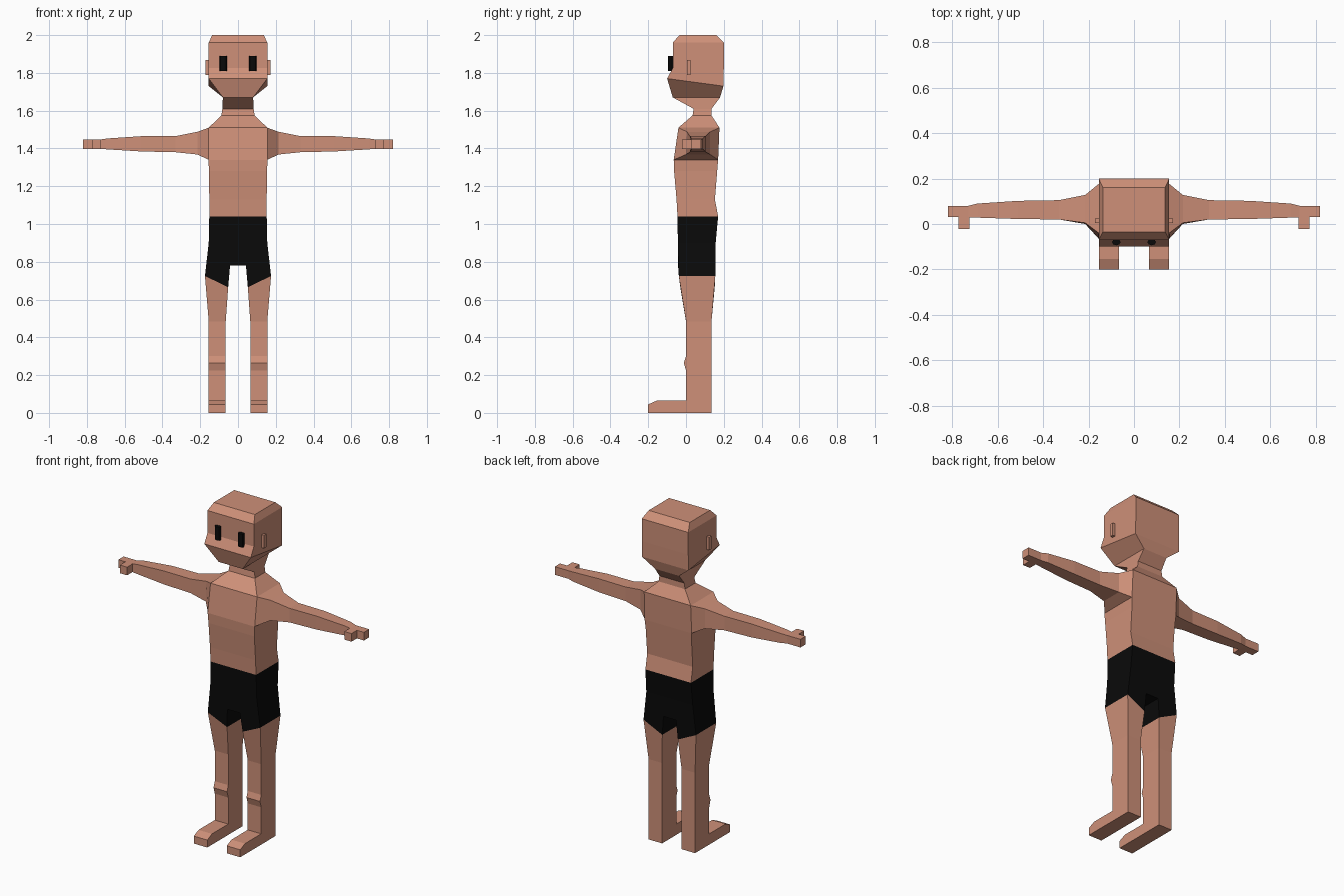
import bpy, bmesh, math

if "Cube" in bpy.data.objects:
    bpy.data.objects.remove(bpy.data.objects["Cube"])


def material(name, rgb):
    m = bpy.data.materials.new(name)
    m.diffuse_color = (*rgb, 1)
    m.use_nodes = True
    m.node_tree.nodes["Principled BSDF"].inputs["Base Color"].default_value = m.diffuse_color
    return m


SKIN = material("skin", (0.62, 0.28, 0.19))
BLACK = material("black", (0.003, 0.003, 0.003))


def finish(name, bm, mat, mirror):
    bmesh.ops.recalc_face_normals(bm, faces=bm.faces)
    me = bpy.data.meshes.new(name)
    bm.to_mesh(me)
    bm.free()
    me.materials.append(mat)
    ob = bpy.data.objects.new(name, me)
    bpy.context.collection.objects.link(ob)
    if mirror:
        ob.modifiers.new("mirror", 'MIRROR').use_clip = False
    return ob


def loft(name, rings, mat, mirror=False, start=False, end=False, skip=None):
    """Each ring is two spans (x, z, y_front, y_back[, z_back])."""
    bm = bmesh.new()
    loops = []
    for a, b in rings:
        pts = [(a[0], a[2], a[1]), (b[0], b[2], b[1]),
               (b[0], b[3], b[-1] if len(b) > 4 else b[1]),
               (a[0], a[3], a[-1] if len(a) > 4 else a[1])]
        loops.append([bm.verts.new(p) for p in pts])
    for lo, hi in zip(loops, loops[1:]):
        for i in range(4):
            j = (i + 1) % 4
            bm.faces.new((lo[i], lo[j], hi[j], hi[i]))
    if start:
        bm.faces.new(loops[0])
    if end:
        bm.faces.new(loops[-1])
    if skip:
        bmesh.ops.delete(bm, geom=[f for f in bm.faces if skip(f.calc_center_median())],
                         context='FACES_ONLY')
    return finish(name, bm, mat, mirror)


def level(z, hw, y0, y1, zb=None):
    """Horizontal ring, symmetric in x."""
    zb = z if zb is None else zb
    return ((-hw, z, y0, y1, zb), (hw, z, y0, y1, zb))


def box(name, x, y, z, mat):
    return loft(name, [((x[0], h, *y), (x[1], h, *y)) for h in z], mat, True, True, True)


# Torso and neck, open where the arms attach
loft("torso", [level(1.04, .152, -.045, .17), level(1.13, .152, -.05, .153),
               level(1.28, .153, -.063, .165), level(1.34, .157, -.065, .17),
               level(1.51, .155, -.04, .177), level(1.575, .088, .035, .135),
               level(1.61, .083, .04, .135), level(1.67, .08, -.07, .18)], SKIN,
     skip=lambda c: abs(c.x) > .1 and 1.36 < c.z < 1.5)

# Head with sloping jaw line and chamfered crown
loft("head", [level(1.67, .08, -.07, .18), level(1.77, .155, -.1, .198, 1.73),
              level(1.825, .155, -.07, .2), level(1.96, .155, -.07, .2),
              level(2.0, .137, -.035, .16)], SKIN, end=True)
box("ear", (.15, .172), (.004, .024), (1.79, 1.868), SKIN)

# Eyes: flattened eight-sided upright posts
bm = bmesh.new()
bmesh.ops.create_cone(bm, cap_ends=True, segments=8, radius1=1, radius2=1, depth=1)
for v in bm.verts:
    v.co = (.078 + .019 * v.co.x, -.08 + .014 * v.co.y, 1.85 + .08 * v.co.z)
finish("eye", bm, BLACK, True)

# Arm, hand and thumb
loft("arm", [((.155, 1.34, -.065, .17), (.155, 1.51, -.04, .177)),
             ((.215, 1.368, 0, .128), (.215, 1.488, .005, .128)),
             ((.33, 1.38, .02, .105), (.33, 1.465, .02, .105)),
             ((.51, 1.384, .022, .102), (.51, 1.465, .022, .102)),
             ((.69, 1.395, .028, .09), (.69, 1.453, .028, .09)),
             ((.73, 1.398, .03, .08), (.73, 1.447, .03, .08)),
             ((.82, 1.398, .03, .08), (.82, 1.447, .03, .08))], SKIN, True, end=True)
box("thumb", (.725, .773), (-.022, .03), (1.398, 1.447), SKIN)

# Shorts: waist, crotch wedge and slanted leg openings
loft("shorts_waist", [level(1.04, .152, -.045, .17), level(.9, .155, -.043, .157)], BLACK)
loft("shorts_crotch", [level(.9, .155, -.043, .157), level(.78, .042, -.042, .155)], BLACK,
     end=True, skip=lambda c: abs(c.x) > .05)
loft("shorts_leg", [((.042, .78, -.042, .155), (.155, .9, -.043, .157)),
                    ((.052, .665, -.03, .152), (.175, .725, -.038, .155))], BLACK, True)


# Legs with a small shin ridge
def leg_ring(z, y0=0):
    return ((.065, z, y0, .135), (.155, z, y0, .135))


loft("leg", [leg_ring(0), leg_ring(.225), leg_ring(.265, -.012), leg_ring(.3), leg_ring(.485),
             ((.052, .665, -.03, .152), (.175, .725, -.038, .155))], SKIN, True, start=True)

# Feet with a sloped toe
bm = bmesh.new()
side = [(-.2, 0), (-.2, .045), (-.155, .065), (0, .065), (0, 0)]
face = bm.faces.new([bm.verts.new((.065, y, z)) for y, z in side])
ext = bmesh.ops.extrude_face_region(bm, geom=[face], use_keep_orig=True)
for v in ext["geom"]:
    if isinstance(v, bmesh.types.BMVert):
        v.co.x = .155
finish("foot", bm, SKIN, True)
